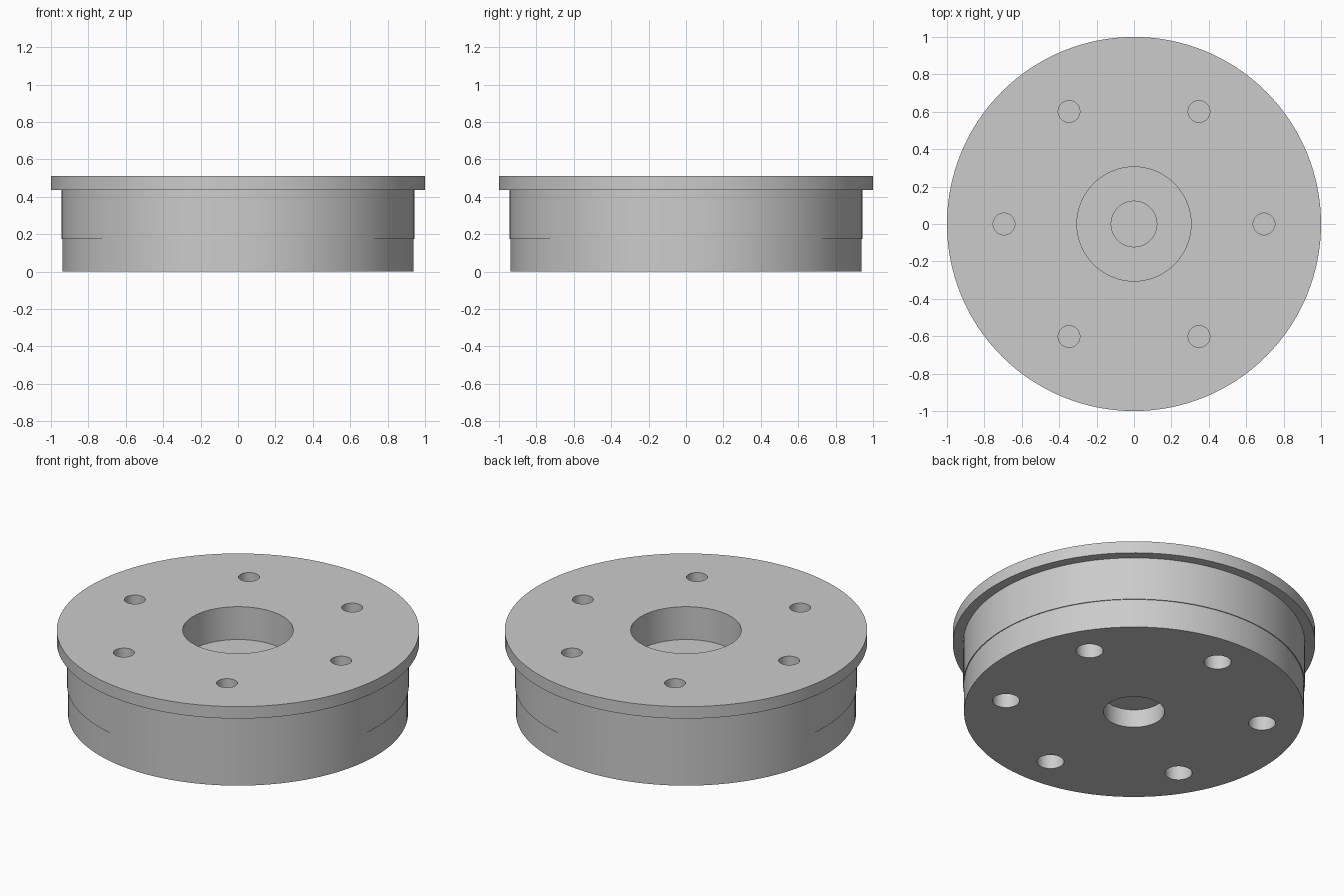
import bpy, bmesh
from math import cos, sin, radians, pi
from mathutils import Matrix, Vector

cube = bpy.data.objects.get("Cube")
if cube:
    bpy.data.objects.remove(cube, do_unlink=True)

grey = bpy.data.materials.new("light grey")
grey.use_nodes = True
grey.diffuse_color = (0.6, 0.6, 0.6, 1)
grey.node_tree.nodes["Principled BSDF"].inputs["Base Color"].default_value = (0.6, 0.6, 0.6, 1)


def make_object(name, bm):
    bmesh.ops.recalc_face_normals(bm, faces=bm.faces)
    mesh = bpy.data.meshes.new(name)
    bm.to_mesh(mesh)
    bm.free()
    mesh.materials.append(grey)
    obj = bpy.data.objects.new(name, mesh)
    bpy.context.collection.objects.link(obj)
    return obj


# Turned body: bottom bore, stepped wall, flange, top recess and blind centre hole
profile = [(0, 0.11), (0.168, 0.11), (0.168, 0), (0.938, 0), (0.938, 0.175),
           (0.943, 0.175), (0.943, 0.437), (1, 0.437), (1, 0.51),
           (0.305, 0.51), (0.305, 0.31), (0.122, 0.31), (0.122, 0.2), (0, 0.2)]
bm = bmesh.new()
verts = [bm.verts.new((r, 0, z)) for r, z in profile]
edges = [bm.edges.new(pair) for pair in zip(verts, verts[1:])]
bmesh.ops.spin(bm, geom=verts + edges, cent=(0, 0, 0), axis=(0, 0, 1),
               angle=2 * pi, steps=128)
bmesh.ops.remove_doubles(bm, verts=bm.verts, dist=0.0005)
body = make_object("flanged_disc", bm)

# Rings of six blind bolt holes
bm = bmesh.new()


def hole_ring(pitch, radius, start, bottom, top):
    for i in range(6):
        a = radians(start + 60 * i)
        centre = Vector((pitch * cos(a), pitch * sin(a), (bottom + top) / 2))
        bmesh.ops.create_cone(bm, cap_ends=True, segments=48, radius1=radius,
                              radius2=radius, depth=top - bottom,
                              matrix=Matrix.Translation(centre))


hole_ring(0.695, 0.058, 0, 0.31, 0.6)
hole_ring(0.717, 0.075, 30, -0.1, 0.11)
cutter = make_object("hole_cutter", bm)
cutter.hide_render = True

cut = body.modifiers.new("bolt holes", "BOOLEAN")
cut.operation = "DIFFERENCE"
cut.solver = "EXACT"
cut.object = cutter
bpy.context.view_layer.objects.active = body
bpy.ops.object.select_all(action="DESELECT")
body.select_set(True)
bpy.ops.object.modifier_apply(modifier=cut.name)
bpy.data.objects.remove(cutter, do_unlink=True)
bpy.ops.object.shade_smooth_by_angle(angle=radians(30))
